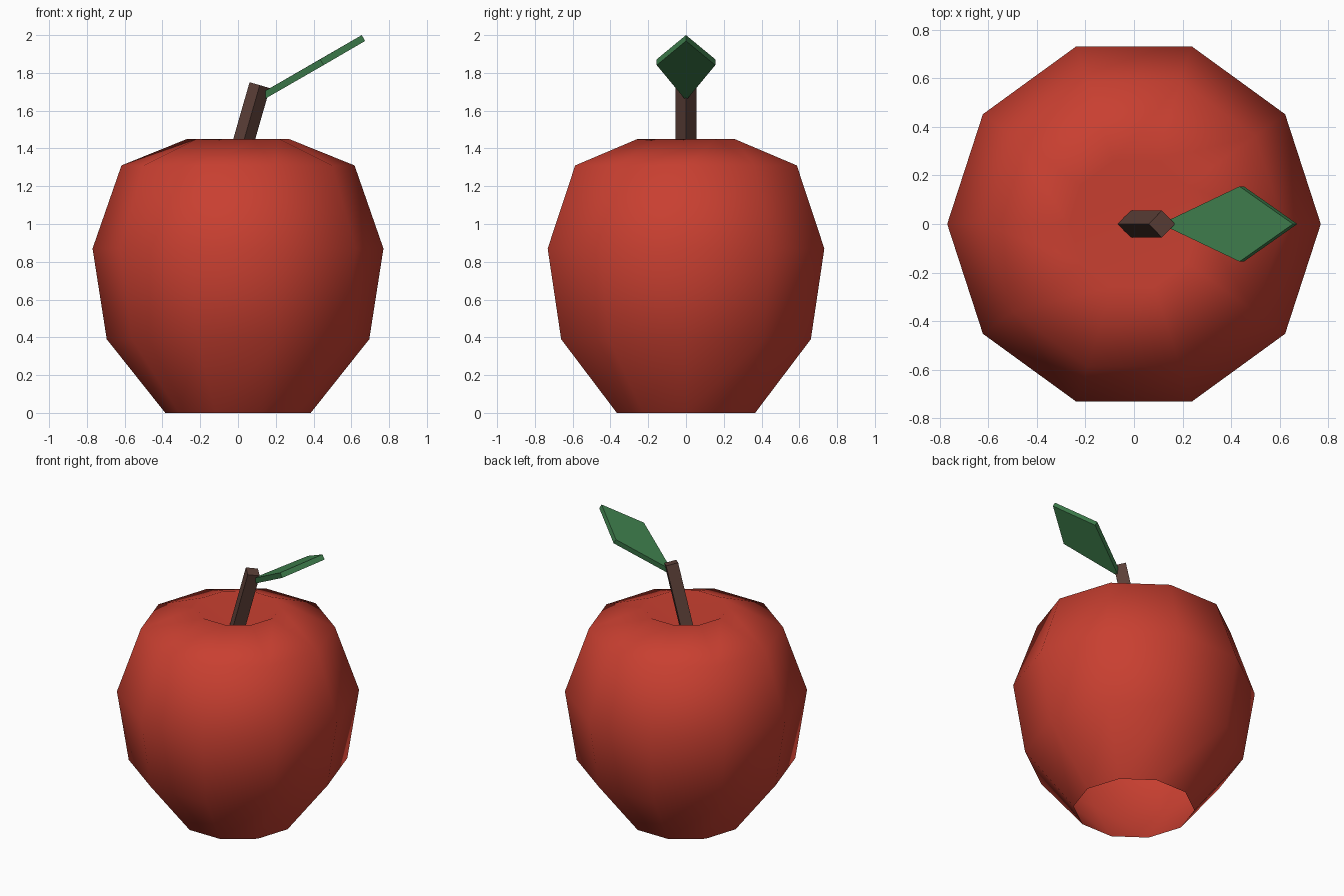
import bpy
import math
from mathutils import Vector

cube = bpy.data.objects.get("Cube")
if cube:
    bpy.data.objects.remove(cube, do_unlink=True)


def make_material(name, rgb):
    mat = bpy.data.materials.new(name)
    mat.use_nodes = True
    mat.diffuse_color = (*rgb, 1)
    bsdf = mat.node_tree.nodes["Principled BSDF"]
    bsdf.inputs["Base Color"].default_value = (*rgb, 1)
    bsdf.inputs["Roughness"].default_value = 0.8
    return mat


def make_object(name, verts, faces, mat, smooth=False):
    mesh = bpy.data.meshes.new(name)
    mesh.from_pydata(verts, [], faces)
    mesh.materials.append(mat)
    for poly in mesh.polygons:
        poly.use_smooth = smooth
    obj = bpy.data.objects.new(name, mesh)
    bpy.context.collection.objects.link(obj)
    return obj


def prism(name, bottom, top, mat):
    """Solid between two matching outlines, counter-clockwise seen from the top."""
    n = len(bottom)
    faces = [tuple(reversed(range(n))), tuple(range(n, 2 * n))]
    faces += [(i, (i + 1) % n, n + (i + 1) % n, n + i) for i in range(n)]
    return make_object(name, bottom + top, faces, mat)


red = make_material("apple red", (0.58, 0.05, 0.03))
brown = make_material("stem brown", (0.107, 0.051, 0.04))
green = make_material("leaf green", (0.051, 0.216, 0.076))

# Fruit body: ten-sided lathe, open underneath, dimpled on top
SIDES = 10
profile = [(0.385, 0), (0.695, 0.39), (0.77, 0.87), (0.617, 1.31), (0.27, 1.45)]
verts = []
for r, z in profile:
    for i in range(SIDES):
        a = math.tau * i / SIDES
        verts.append((r * math.cos(a), r * math.sin(a), z))
faces = []
for k in range(len(profile) - 1):
    for i in range(SIDES):
        j = (i + 1) % SIDES
        a, b = k * SIDES, (k + 1) * SIDES
        faces.append((a + i, a + j, b + j, b + i))
rim, apex = (len(profile) - 1) * SIDES, len(verts)
verts.append((0, 0, 1.26))
faces += [(rim + i, rim + (i + 1) % SIDES, apex) for i in range(SIDES)]
make_object("apple_body", verts, faces, red, smooth=True)

# Stem: leaning square rod with a corner facing the front
tilt = math.radians(16)
axis = Vector((math.sin(tilt), 0, math.cos(tilt)))
side = Vector((math.cos(tilt), 0, -math.sin(tilt)))
front = Vector((0, 1, 0))
stem_top = Vector((0.115, 0, 1.735))
ring = [d * 0.056 for d in (side, front, -side, -front)]
prism("stem", [stem_top - axis * 0.52 + d for d in ring],
      [stem_top + d for d in ring], brown)

# Leaf: thin diamond plate rising to the left
outline = [Vector(p) for p in ((0.11, 0, 1.685), (0.435, -0.155, 1.872),
                               (0.655, 0, 2.0), (0.435, 0.155, 1.872))]
drop = Vector((0.018, 0, -0.031))
prism("leaf", [p + drop for p in outline], outline, green)
